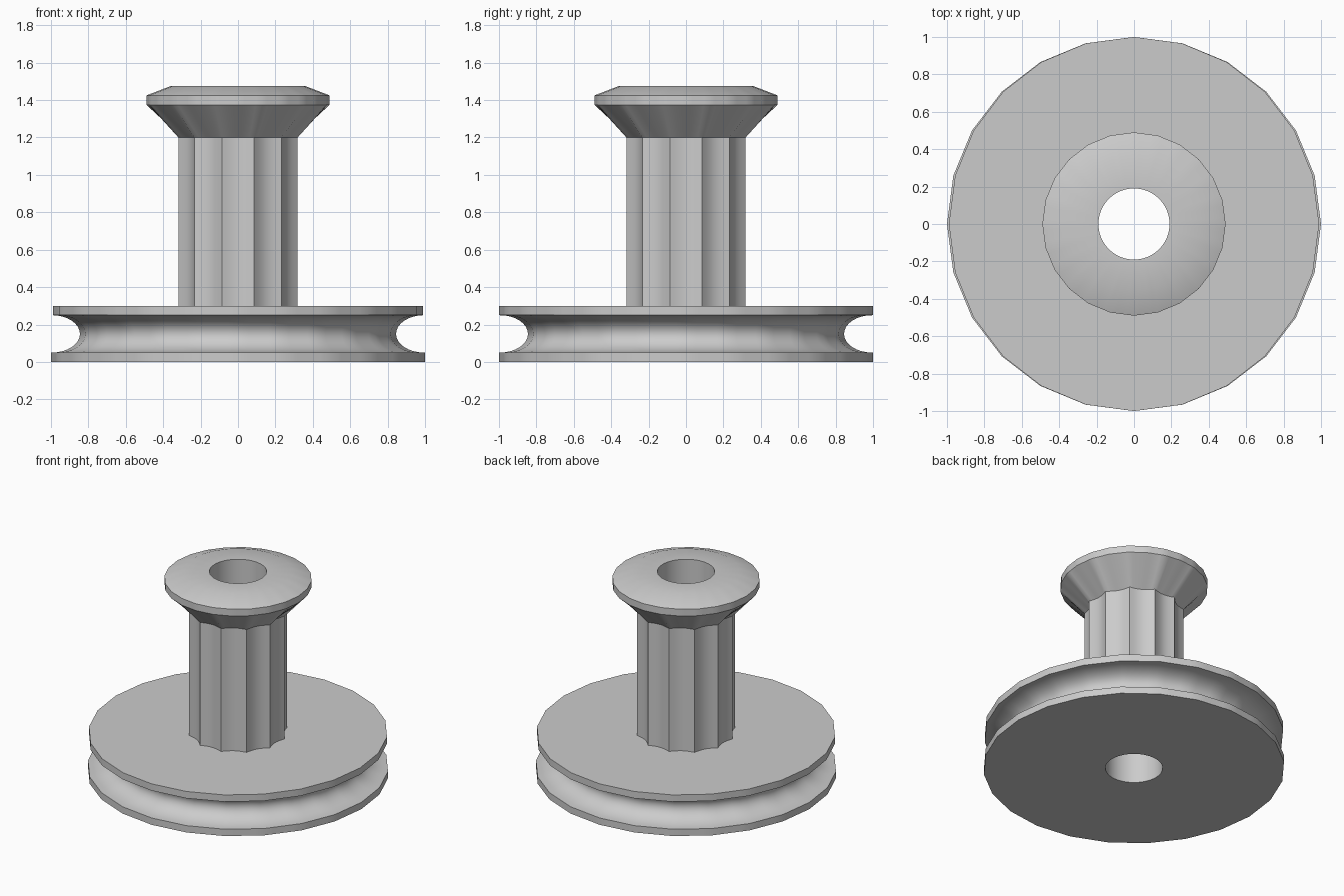
import bpy
import math

if "Cube" in bpy.data.objects:
    bpy.data.objects.remove(bpy.data.objects["Cube"])

N = 96            # points in every ring
SIDES = 24        # visible sides of the round rims
FLUTES = 12       # hollow grooves on the shaft

grey = bpy.data.materials.new("plain grey")
grey.diffuse_color = (0.6, 0.6, 0.6, 1)
grey.use_nodes = True
grey.node_tree.nodes["Principled BSDF"].inputs["Base Color"].default_value = grey.diffuse_color


def circle(r, z):
    return [(r * math.cos(2 * math.pi * i / N), r * math.sin(2 * math.pi * i / N), z)
            for i in range(N)]


def polygon(r, z, x_scale=1.0):
    """Ring on a regular polygon with a corner on the y axis."""
    step, pts = 2 * math.pi / SIDES, []
    for i in range(N):
        a = 2 * math.pi * i / N
        off = (a % step) - step / 2
        d = r * math.cos(step / 2) / math.cos(off)
        pts.append((d * math.cos(a) * x_scale, d * math.sin(a), z))
    return pts


def fluted(z, ridge=0.33, valley=0.30):
    """Ring with concave flutes between sharp ridges."""
    step, pts = 2 * math.pi / FLUTES, []
    for i in range(N):
        a = 2 * math.pi * i / N
        t = ((a + step / 2) % step) / step * 2 - 1      # -1..1 across one flute
        r = valley + (ridge - valley) * t * t
        pts.append((r * math.cos(a), r * math.sin(a), z))
    return pts


def loft(name, rings, angle=30):
    """Skin a row of rings, bottom to top on the outside."""
    verts = [p for ring in rings for p in ring]
    faces = []
    for k in range(len(rings) - 1):
        for i in range(N):
            j = (i + 1) % N
            faces.append((k * N + i, k * N + j, (k + 1) * N + j, (k + 1) * N + i))
    mesh = bpy.data.meshes.new(name)
    mesh.from_pydata(verts, [], faces)
    mesh.materials.append(grey)
    obj = bpy.data.objects.new(name, mesh)
    bpy.context.collection.objects.link(obj)
    bpy.ops.object.select_all(action='DESELECT')
    obj.select_set(True)
    bpy.context.view_layer.objects.active = obj
    bpy.ops.object.shade_smooth_by_angle(angle=math.radians(angle))
    return obj


# Grooved wheel: underside, lower flange, rounded rope groove, upper flange
wheel = [circle(0.19, 0), polygon(1, 0), polygon(1, 0.05)]
for k in range(1, 16):
    a = math.pi * k / 16
    wheel.append(polygon(0.995 - 0.15 * math.sin(a), 0.15 - 0.1 * math.cos(a)))
wheel += [polygon(1, 0.25, 0.99), polygon(1, 0.30, 0.99), fluted(0.30)]
loft("grooved_wheel", wheel)

# Fluted shaft
loft("fluted_shaft", [fluted(0.30), fluted(1.20)], 25)

# Flared cap with a low domed top
loft("flared_cap", [fluted(1.20), polygon(0.49, 1.375), polygon(0.49, 1.425),
                    polygon(0.36, 1.475), circle(0.19, 1.475)])

# Bore running through the whole piece
loft("bore", [circle(0.19, 1.475), circle(0.19, 0)])
